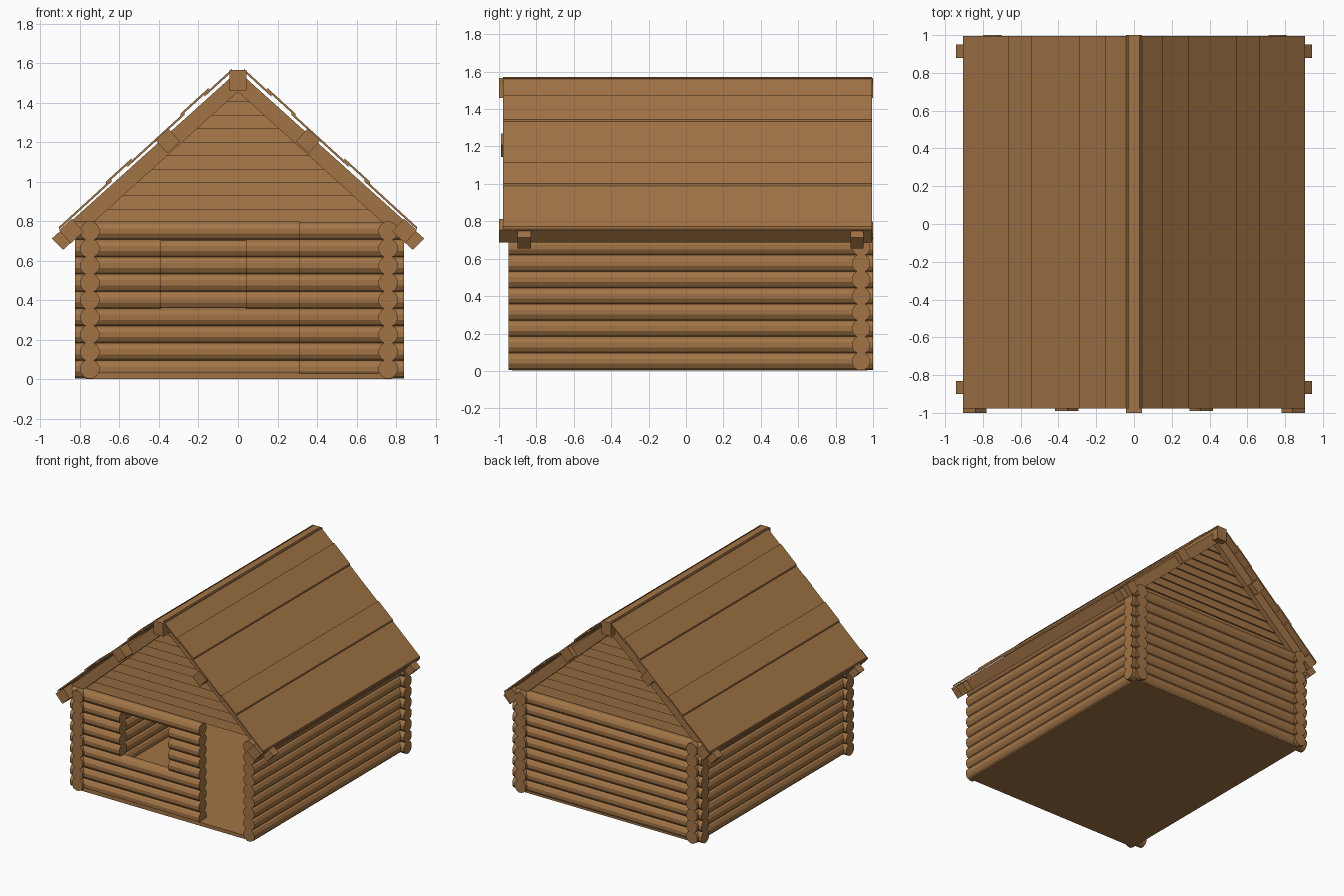
import bpy, bmesh, math
from mathutils import Matrix

if "Cube" in bpy.data.objects:
    bpy.data.objects.remove(bpy.data.objects["Cube"])

wood = bpy.data.materials.new("warm_brown_wood")
wood.diffuse_color = (0.36, 0.175, 0.061, 1)
wood.use_nodes = True
wood.node_tree.nodes["Principled BSDF"].inputs["Base Color"].default_value = wood.diffuse_color


def finish(name, bm):
    bmesh.ops.recalc_face_normals(bm, faces=bm.faces)
    me = bpy.data.meshes.new(name)
    bm.to_mesh(me)
    bm.free()
    me.materials.append(wood)
    ob = bpy.data.objects.new(name, me)
    bpy.context.collection.objects.link(ob)
    return ob


def loft(bm, ring_a, ring_b):
    """Closed solid between two matching rings of points."""
    a = [bm.verts.new(p) for p in ring_a]
    b = [bm.verts.new(p) for p in ring_b]
    bm.faces.new(a)
    bm.faces.new(b)
    n = len(a)
    for i in range(n):
        bm.faces.new((a[i], a[(i + 1) % n], b[(i + 1) % n], b[i]))


def prism(bm, pts, y0, y1):
    """Extrude an xz profile along y."""
    loft(bm, [(x, y0, z) for x, z in pts], [(x, y1, z) for x, z in pts])


# Log dimensions
R, STEP, ROWS, SIDES = 0.05, 0.0872, 9, 12
ring = [(R * math.cos(math.tau * (i + .5) / SIDES), R * math.sin(math.tau * (i + .5) / SIDES))
        for i in range(SIDES)]


def level(i):
    return 0.052 + STEP * i


def log_x(bm, x0, x1, y, z):
    loft(bm, [(x0, y + u, z + v) for u, v in ring], [(x1, y + u, z + v) for u, v in ring])


# Side walls
for name, x in (("left_wall", -0.75), ("right_wall", 0.76)):
    bm = bmesh.new()
    for i in range(ROWS):
        prism(bm, [(x + u, level(i) + v) for u, v in ring], -0.95, 1.0)
    finish(name, bm)

# Back wall
bm = bmesh.new()
for i in range(ROWS):
    log_x(bm, -0.825, 0.84, 0.936, level(i))
finish("back_wall", bm)

# Front wall: doorway on the right, window gap in rows 4 to 7
bm = bmesh.new()
for i in range(ROWS):
    spans = [(-0.825, -0.39), (0.04, 0.31)] if 4 <= i <= 7 else [(-0.825, 0.31)]
    for x0, x1 in spans:
        log_x(bm, x0, x1, -0.887, level(i))
finish("front_wall", bm)

# Floor slab
bm = bmesh.new()
prism(bm, [(-0.77, 0.002), (0.78, 0.002), (0.78, 0.03), (-0.77, 0.03)], -0.93, 0.97)
finish("floor", bm)

# Gables of lapped planks
PLANKS, Z0, Z1 = 10, 0.79, 1.47
for name, y, out in (("front_gable", -0.85, -1), ("back_gable", 0.90, 1)):
    bm = bmesh.new()
    h = (Z1 - Z0) / PLANKS
    for i in range(PLANKS):
        a, b = Z0 + h * i, Z0 + h * (i + 1)
        wa, wb = (1.50 - a) / 0.9, (1.50 - b) / 0.9
        loft(bm,
             [(-wa, y + out * .014, a), (wa, y + out * .014, a), (wb, y + out * .002, b), (-wb, y + out * .002, b)],
             [(-wa, y - out * .008, a), (wa, y - out * .008, a), (wb, y - out * .008, b), (-wb, y - out * .008, b)])
    finish(name, bm)

# Rafters at both ends
for name, y0, y1 in (("front_rafters", -0.90, -0.83), ("back_rafters", 0.88, 0.95)):
    bm = bmesh.new()
    for s in (-1, 1):
        prism(bm, [(0, 1.455), (s * .885, 0.655), (s * .942, 0.712), (0, 1.56)], y0, y1)
    finish(name, bm)

# Purlins: squares turned to the roof slope
SLOPE = math.atan(0.905)


def purlin(name, x, z, size, y0, y1):
    bm = bmesh.new()
    a = SLOPE if x < 0 else -SLOPE
    m = Matrix.Rotation(a, 2)
    pts = []
    for u, v in ((-1, -1), (1, -1), (1, 1), (-1, 1)):
        u, v = u * size / 2, v * size / 2
        pts.append((x + u * math.cos(a) - v * math.sin(a), z + u * math.sin(a) + v * math.cos(a)))
    prism(bm, pts, y0, y1)
    finish(name, bm)


for s, side in ((-1, "left"), (1, "right")):
    purlin(side + "_middle_purlin", s * .355, 1.206, 0.088, -0.99, 0.99)
    purlin(side + "_eave_purlin", s * .843, 0.75, 0.088, -1.0, 0.995)

# Ridge beam
bm = bmesh.new()
prism(bm, [(-.042, 1.46), (.042, 1.46), (.042, 1.565), (-.042, 1.565)], -1.0, 1.0)
finish("ridge_beam", bm)

# Roof boards: lower boards with narrower ones lapped over the joints
boards = [(0.905, 0.64, 0), (0.667, 0.54, 1), (0.56, 0.27, 0), (0.29, 0.15, 1), (0.17, 0.03, 0)]
for s, side in ((-1, "left"), (1, "right")):
    bm = bmesh.new()
    for lo, hi, upper in boards:
        top = 1.598 + 0.012 * upper
        za, zb = top - 0.913 * lo, top - 0.913 * hi
        prism(bm, [(s * lo, za), (s * hi, zb), (s * hi, zb - .014), (s * lo, za - .014)], -0.978, 0.995)
    finish(side + "_roof_boards", bm)
